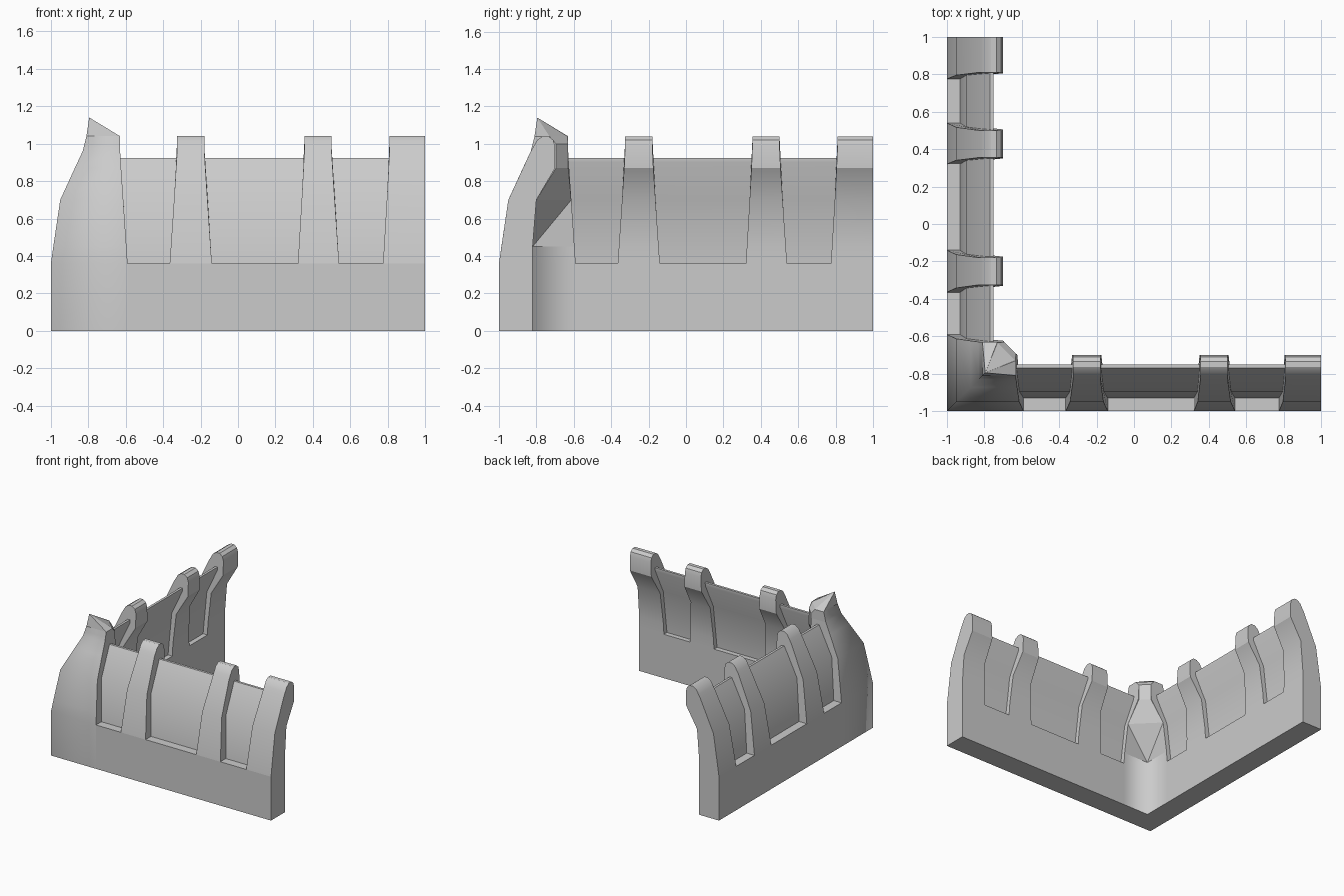
import bpy, bmesh

if "Cube" in bpy.data.objects:
    bpy.data.objects.remove(bpy.data.objects["Cube"])

Z0, Z1 = 0.36, 0.95          # height where posts start tapering / become straight

# Profiles as (depth from outer face, height)
BASE = [(0, 0), (0, Z0), (.18, Z0), (.18, 0)]
POST = [(0, Z0), (.05, .7), (.17, .96), (.185, .985), (.205, 1.02), (.235, 1.04),
        (.265, 1.04), (.29, 1.02), (.3, .985), (.3, .87), (.2, .7), (.18, .45), (.18, Z0)]
PANEL = [(.07, Z0), (.105, .7), (.23, .925), (.25, .925), (.25, .9), (.16, .7), (.14, Z0)]


def taper(pair, z):
    t = min(max((z - Z0) / (Z1 - Z0), 0), 1)
    return pair[0] + (pair[1] - pair[0]) * t


def finish(bm, name):
    bmesh.ops.remove_doubles(bm, verts=bm.verts, dist=1e-4)
    bmesh.ops.recalc_face_normals(bm, faces=bm.faces)
    mesh = bpy.data.meshes.new(name)
    bm.to_mesh(mesh)
    bm.free()
    ob = bpy.data.objects.new(name, mesh)
    bpy.context.collection.objects.link(ob)
    return ob


def section(name, profile, left, right, swap):
    """Profile run along a wall between two (bottom, top) tapered edges."""
    bm = bmesh.new()
    rings = []
    for edge in (left, right):
        pts = [(taper(edge, z), -1 + d, z) for d, z in profile]
        rings.append([bm.verts.new((y, x, z) if swap else (x, y, z)) for x, y, z in pts])
    a, b = rings
    n = len(profile)
    for i in range(n):
        j = (i + 1) % n
        bm.faces.new((a[i], a[j], b[j], b[i]))
    bm.faces.new(a)
    bm.faces.new(b[::-1])
    ob = finish(bm, name)
    bpy.ops.object.select_all(action='DESELECT')
    bpy.context.view_layer.objects.active = ob
    ob.select_set(True)
    bpy.ops.object.shade_smooth_by_angle(angle=0.52)


# Two identical walls, mirrored across the diagonal
CORNER_END = (-.59, -.63)
POSTS = [((-.365, -.325), (-.14, -.18)), ((.32, .355), (.54, .5)), ((.775, .81), (1, 1))]
for wall, swap in (("front", False), ("left", True)):
    section(wall + "_base", BASE, (-.59, -.59), (1, 1), swap)
    start = CORNER_END
    for k, (l, r) in enumerate(POSTS):
        section(f"{wall}_post_{k + 1}", POST, l, r, swap)
        section(f"{wall}_panel_{k + 1}", PANEL, [v - .01 for v in start],
                [v + .01 for v in l], swap)
        start = r

# Corner tower: levels of (height, outer, inner, chamfer), closed by a peak
LEVELS = [(0, -1, -.82, -.82), (Z0, -1, -.82, -.82), (.45, -.987, -.82, -.82),
          (.7, -.95, -.8, -.613), (.87, -.872, -.695, -.63), (.96, -.83, -.695, -.63),
          (1.0, -.82, -.695, -.63), (1.04, -.81, -.73, -.635)]
bm = bmesh.new()
rings = []
for z, o, i, c in LEVELS:
    e = taper(CORNER_END, z)
    plan = [(o, o), (e, o), (e, i), (c, i), (i, c), (i, e), (o, e)]
    rings.append([bm.verts.new((x, y, z)) for x, y in plan])
n = len(rings[0])
for k, (a, b) in enumerate(zip(rings, rings[1:])):
    for i in range(n):
        j = (i + 1) % n
        f = bm.faces.new((a[i], a[j], b[j], b[i]))
        # soft outer and inner corner, flat ends and flat crown
        f.smooth = i in (0, 6) or (k < 2 and i in (2, 4))
bm.faces.new(rings[0][::-1])
peak = bm.verts.new((-.795, -.795, 1.14))
for i in range(n):
    bm.faces.new((rings[-1][i], rings[-1][(i + 1) % n], peak))
finish(bm, "corner_tower")
